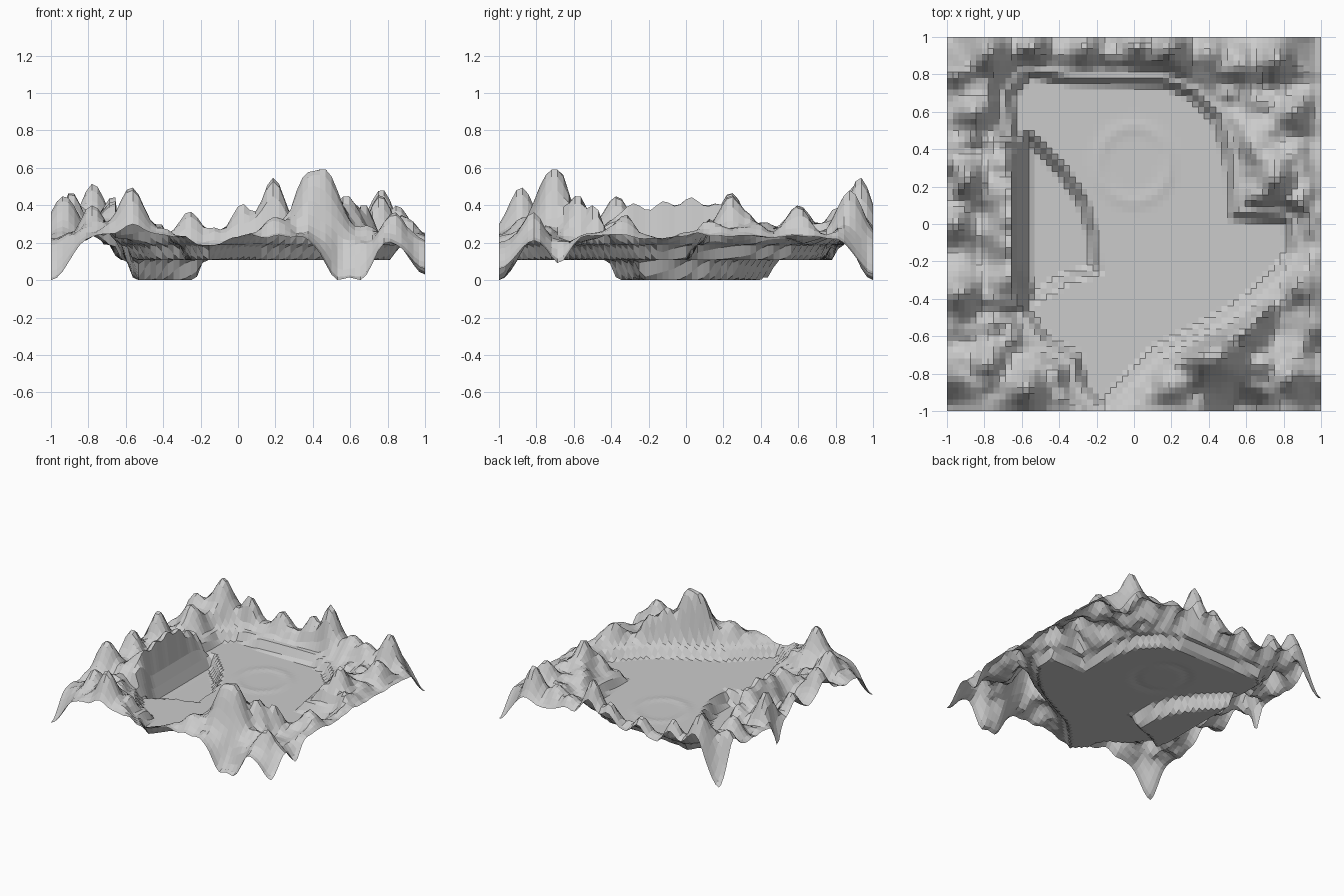
import bpy, bmesh, math
from mathutils import Vector, noise

# Outlines of the crater floor and of the deeper basin
FLOOR = [(-.62, .52), (-.64, .68), (-.56, .78), (-.35, .74), (.15, .73), (.3, .67), (.42, .55),
         (.48, .35), (.51, .02), (.8, .0), (.82, -.14), (.73, -.26), (.6, -.38), (.48, -.46), (.3, -.56),
         (.1, -.66), (-.02, -.78), (-.16, -.94), (-.25, -.85), (-.28, -.7), (-.45, -.6), (-.56, -.45),
         (-.6, -.2), (-.6, .2)]
BASIN = [(-.58, .48), (-.52, .43), (-.38, .28), (-.27, .12), (-.22, -.05), (-.2, -.25),
         (-.36, -.29), (-.54, -.4), (-.58, -.3), (-.58, .1)]

# Peaks and hollows: x, y, height, radius
PEAKS = [
    (.38, -.71, .56, .11), (.46, -.7, .6, .10), (.58, -.58, .46, .08), (.66, -.47, .47, .07),
    (.2, -.86, .34, .08), (-.57, -.88, .5, .10), (-.78, -.75, .4, .09), (-.93, -.37, .45, .10),
    (-.42, -.8, .3, .08), (-.66, -.28, .41, .1), (-.66, -.12, .43, .1), (-.66, .03, .46, .1),
    (-.66, .17, .42, .1), (-.68, .32, .34, .08), (-.9, .24, .48, .09), (-.95, .0, .4, .08),
    (-.85, .6, .4, .09), (-.78, .92, .53, .10), (-.95, .82, .42, .08), (-.55, .94, .42, .08),
    (-.26, .95, .37, .07), (.02, .95, .41, .07), (.19, .93, .55, .09), (.4, .92, .36, .08),
    (.57, .85, .37, .08), (.77, .88, .49, .09), (.85, .6, .4, .08), (.66, .42, .31, .08),
    (.76, .24, .46, .08), (.67, .09, .4, .06), (.86, .08, .35, .07), (.87, -.32, .35, .08),
    (.84, -.82, .37, .08)]
HOLLOWS = [
    (-1, -1, 0, .13), (1, 1, .03, .12), (-1, 1, 0, .12), (1, -1, .06, .12),
    (.54, -1, 0, .1), (.65, -1, 0, .1), (-1.02, .24, .03, .06), (.84, -.58, .2, .1),
    (1, -.68, .09, .07), (-.82, -.2, .21, .08), (-.82, .05, .22, .07)]


def smooth(a, b, t):
    t = min(1, max(0, (t - a) / (b - a)))
    return t * t * (3 - 2 * t)


def signed_distance(x, y, poly):
    """Distance to an outline, negative inside."""
    p, best, inside = Vector((x, y)), 9, False
    for i, a in enumerate(poly):
        b = poly[i - 1]
        a, b = Vector(a), Vector(b)
        t = min(1, max(0, (p - a).dot(b - a) / (b - a).length_squared))
        best = min(best, (p - a.lerp(b, t)).length)
        if (a.y > y) != (b.y > y) and x < a.x + (y - a.y) * (b.x - a.x) / (b.y - a.y):
            inside = not inside
    return -best if inside else best


def height(x, y):
    # rough rim with peaks and hollows
    h = .25 + .05 * noise.noise((x * 4, y * 4, 1.3)) + .07 * noise.noise((x * 10, y * 10, 5.1))
    edge = smooth(.88, 1, max(abs(x), abs(y)))
    h += (.22 - h) * .6 * edge
    for px, py, z, r in PEAKS + HOLLOWS:
        h += (z - h) * math.exp(-((x - px) ** 2 + (y - py) ** 2) / r ** 2)
    # crater floor with a faint ring, then a ledge below the rim
    ring = math.hypot(x / .19, (y - .32) / .2)
    floor = .108 + .006 * math.exp(-((ring - 1) / .18) ** 2)
    d = signed_distance(x, y, FLOOR)
    k = .4 if x < -.55 and abs(y) < .45 else 1
    ledge = floor + .08 * smooth(0, .05 * k, d)
    h = ledge + (h - ledge) * smooth(.07 * k, .15 * k, d)
    # deep basin
    return max(0, h) * smooth(-.03, .025, signed_distance(x, y, BASIN))


# Terrain sheet
bm = bmesh.new()
bmesh.ops.create_grid(bm, x_segments=64, y_segments=64, size=1)
for v in bm.verts:
    v.co.z = height(v.co.x, v.co.y)
mesh = bpy.data.meshes.new("terrain")
bm.to_mesh(mesh)
bm.free()
terrain = bpy.data.objects.new("terrain", mesh)
bpy.context.collection.objects.link(terrain)
